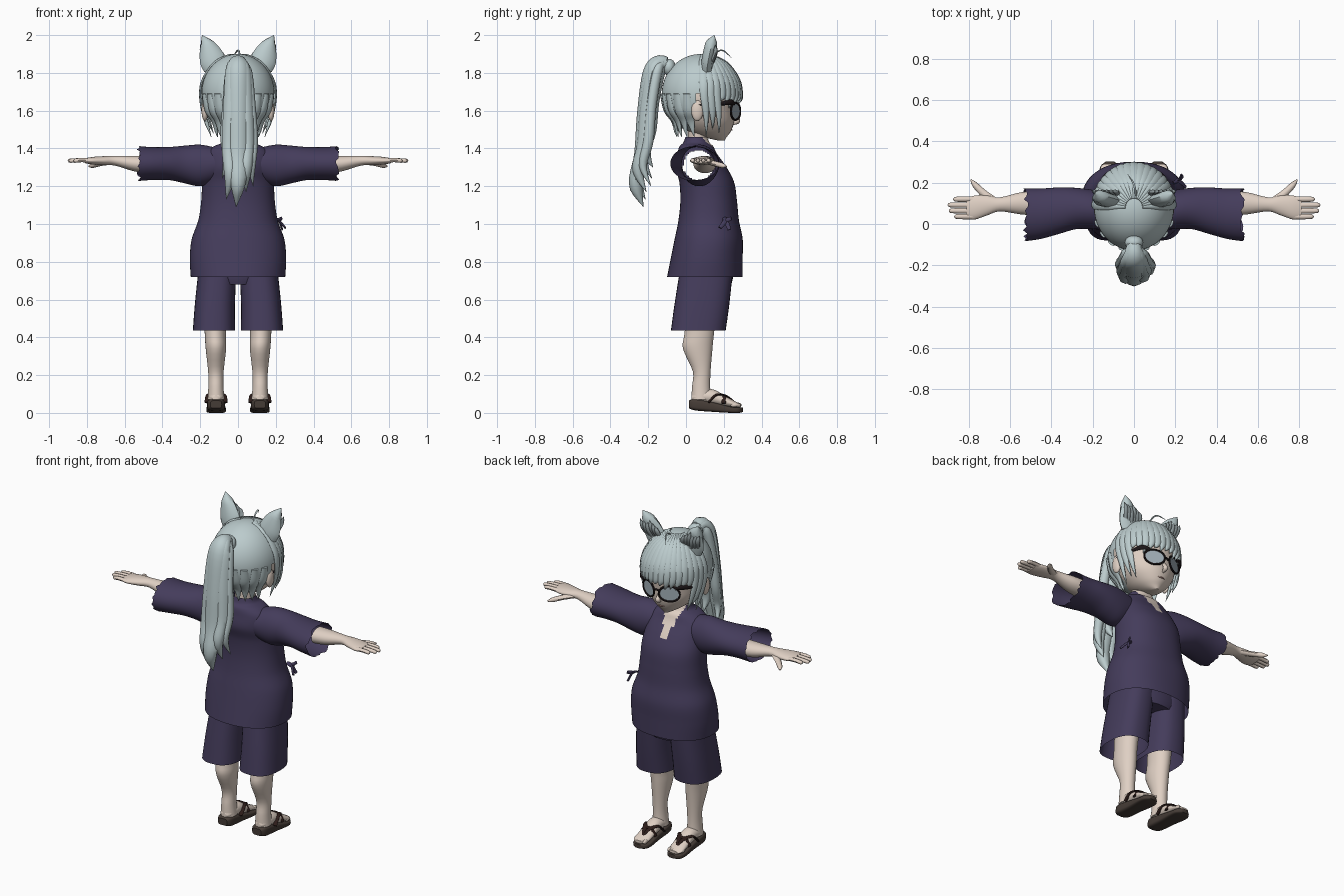
import bpy, bmesh, math, random
from mathutils import Vector

random.seed(4)
if "Cube" in bpy.data.objects:
    bpy.data.objects.remove(bpy.data.objects["Cube"])


def material(name, color):
    mat = bpy.data.materials.new(name)
    mat.use_nodes = True
    mat.diffuse_color = (*color, 1)
    mat.node_tree.nodes["Principled BSDF"].inputs["Base Color"].default_value = (*color, 1)
    return mat


cloth = material("indigo cloth", (.058, .045, .105))
skin = material("pale skin", (.74, .63, .55))
hair = material("silver hair", (.5, .6, .61))
fur = material("grey ear fur", (.28, .33, .34))
wood = material("dark wood", (.06, .045, .037))
strap = material("strap brown", (.026, .012, .01))
black = material("black frame", (.012, .008, .009))
glass = material("grey lens", (.36, .43, .48))
lip = material("muted lip", (.45, .26, .23))


def finish(name, bm, *mats, angle=50):
    bmesh.ops.recalc_face_normals(bm, faces=bm.faces)
    mesh = bpy.data.meshes.new(name)
    bm.to_mesh(mesh)
    bm.free()
    obj = bpy.data.objects.new(name, mesh)
    bpy.context.collection.objects.link(obj)
    for mat in mats:
        mesh.materials.append(mat)
    bpy.context.view_layer.objects.active = obj
    obj.select_set(True)
    bpy.ops.object.shade_smooth_by_angle(angle=math.radians(angle))
    obj.select_set(False)
    return obj


def smooth_rows(rows, steps):
    """Catmull-Rom interpolation of rows of numbers."""
    rows = [Vector(r) for r in rows]
    out = []
    for i in range(len(rows) - 1):
        a, b, c, d = rows[max(i - 1, 0)], rows[i], rows[i + 1], rows[min(i + 2, len(rows) - 1)]
        for k in range(steps):
            t = k / steps
            out.append(b + (c - a) * t / 2 + (a * 2 - b * 5 + c * 4 - d) * t * t / 2
                       + (b * 3 - a - c * 3 + d) * t ** 3 / 2)
    return out + [rows[-1]]


def skin_rings(bm, rings, start=True, end=True):
    loops = [[bm.verts.new(p) for p in ring] for ring in rings]
    count = len(loops[0])
    for a, b in zip(loops, loops[1:]):
        for i in range(count):
            j = (i + 1) % count
            bm.faces.new((a[i], a[j], b[j], b[i]))
    if start:
        bm.faces.new(loops[0])
    if end:
        bm.faces.new(loops[-1])
    return loops


def loft(axis, rows, sides=32, steps=4, power=1.0, start=True, end=True):
    """Rows: position on the axis, two centre coordinates, two radii."""
    order = {"X": (0, 1, 2), "Y": (1, 0, 2), "Z": (1, 2, 0)}[axis]
    rings = []
    for a, u, v, ru, rv in smooth_rows(rows, steps):
        ring = []
        for i in range(sides):
            t = math.tau * i / sides
            c, s = math.cos(t), math.sin(t)
            p = (a, u + ru * math.copysign(abs(c) ** power, c),
                 v + rv * math.copysign(abs(s) ** power, s))
            ring.append([p[k] for k in order])
        rings.append(ring)
    bm = bmesh.new()
    return bm, skin_rings(bm, rings, start, end)


def strand(name, mat, points, widths, thick, out, sides=8):
    """Flattened tapering lock; out gives the direction of its flat face."""
    rows = smooth_rows([(*p, w) for p, w in zip(points, widths)], 5)
    rings = []
    for i, row in enumerate(rows):
        p = row.xyz
        along = (rows[min(i + 1, len(rows) - 1)] - rows[max(i - 1, 0)]).xyz.normalized()
        side = along.cross(out(p)).normalized()
        normal = side.cross(along)
        w = max(row[3], .001)
        rings.append([p + side * w * math.cos(math.tau * k / sides)
                      + normal * min(thick, w) * math.sin(math.tau * k / sides) for k in range(sides)])
    bm = bmesh.new()
    skin_rings(bm, rings)
    return finish(name, bm, mat)


def ball(name, mat, center, size):
    bm = bmesh.new()
    bmesh.ops.create_uvsphere(bm, u_segments=24, v_segments=14, radius=1)
    for v in bm.verts:
        v.co = Vector(center) + v.co * Vector(size)
    return finish(name, bm, mat)


# Jacket with open armholes and a ragged V of skin at the chest
bm, loops = loft("Z", [
    (.72, 0, .1, .25, .2), (.82, 0, .11, .255, .19), (.92, 0, .12, .245, .18),
    (1.02, 0, .12, .21, .16), (1.12, 0, .12, .195, .15), (1.22, 0, .11, .19, .145),
    (1.3, 0, .08, .185, .135), (1.37, 0, .06, .175, .105), (1.41, 0, .055, .13, .09),
    (1.43, 0, .055, .085, .07), (1.46, 0, .055, .07, .058)],
    sides=64, steps=7, power=.9, start=False, end=False)
holes = []
for f in bm.faces:
    x, y, z = f.calc_center_median()
    if abs(x) > .1 and ((y - .065) / .08) ** 2 + ((z - 1.31) / .08) ** 2 < 1:
        holes.append(f)
    if y > .06 and abs(x) < (z - 1.25) * .3:
        f.material_index = 1
bmesh.ops.delete(bm, geom=holes, context="FACES")
finish("jacket", bm, cloth, skin)

# Shorts
bm, _ = loft("Z", [(.68, 0, .11, .16, .13), (.73, 0, .11, .21, .14), (.85, 0, .11, .2, .14)])
finish("shorts_hips", bm, cloth)

for side, label in ((1, "left"), (-1, "right")):
    # Shorts leg, bare leg, foot
    bm, _ = loft("Z", [(.435, side * .127, .065, .112, .145), (.58, side * .122, .085, .106, .145),
                       (.77, side * .108, .11, .1, .14)], power=.8, start=False)
    finish(label + "_shorts_leg", bm, cloth)
    bm, _ = loft("Z", [(.07, side * .116, .08, .045, .052), (.14, side * .117, .08, .04, .048),
                       (.22, side * .117, .083, .041, .047), (.34, side * .117, .062, .054, .078),
                       (.42, side * .12, .07, .056, .078), (.6, side * .12, .09, .065, .08)])
    finish(label + "_leg", bm, skin)
    bm, _ = loft("Y", [(.03, side * .116, .08, .02, .015), (.06, side * .116, .085, .04, .03),
                       (.14, side * .116, .085, .043, .04), (.21, side * .116, .06, .046, .028),
                       (.27, side * .118, .042, .045, .014), (.29, side * .118, .038, .03, .008)])
    finish(label + "_foot", bm, skin)
    for i in range(5):
        ball(f"{label}_toe", skin, (side * (.083 + .018 * i), .275 - .005 * i, .042), (.01, .02, .012))
    # Sandal
    bm, _ = loft("Y", [(.015, side * .116, .045, .03, .02), (.05, side * .116, .043, .046, .03),
                       (.15, side * .116, .03, .047, .025), (.24, side * .116, .016, .052, .016),
                       (.28, side * .116, .015, .046, .015), (.302, side * .116, .017, .02, .012)],
                 power=.5)
    finish(label + "_sandal", bm, wood)
    up = lambda p: Vector((0, 0, 1))
    for edge in (-1, 1):
        strand(label + "_sandal_strap", strap,
               [(side * .116 + edge * .05, .12, .055), (side * .116 + edge * .04, .16, .095),
                (side * .116 + edge * .015, .21, .09), (side * .116, .25, .062)],
               (.012, .014, .014, .008), .006, up)
    strand(label + "_sandal_band", strap, [(side * .116 + d, .2, h) for d, h in
           ((-.05, .05), (-.03, .085), (0, .093), (.03, .085), (.05, .05))], [.012] * 5, .006, up)

    # Sleeve with a frayed cuff
    bm, loops = loft("X", [(side * .12, .06, 1.315, .088, .09), (side * .2, .07, 1.31, .095, .11),
                           (side * .28, .075, 1.315, .1, .1), (side * .36, .065, 1.32, .112, .088),
                           (side * .45, .05, 1.32, .122, .087), (side * .525, .045, 1.32, .128, .092)],
                     sides=40, start=False, end=False)
    for v in loops[-1]:
        v.co.x += side * random.uniform(-.012, .012)
    finish(label + "_sleeve", bm, cloth)

    # Forearm and hand
    bm, _ = loft("X", [(side * .47, .1, 1.315, .06, .046), (side * .55, .1, 1.32, .053, .041),
                       (side * .65, .095, 1.335, .034, .026), (side * .71, .09, 1.335, .048, .024),
                       (side * .77, .08, 1.335, .058, .02), (side * .81, .075, 1.335, .05, .013)])
    finish(label + "_forearm", bm, skin)
    for i, length in enumerate((.875, .9, .895, .87)):
        y = .12 - .028 * i
        strand(label + "_finger", skin, [(side * .77, y, 1.336), (side * .83, y, 1.338),
               (side * (length - .01), y, 1.335), (side * length, y, 1.333)],
               (.013, .013, .011, .003), .011, up)
    strand(label + "_thumb", skin, [(side * .68, .11, 1.33), (side * .73, .15, 1.32),
           (side * .77, .19, 1.31), (side * .79, .215, 1.305)], (.022, .018, .014, .003), .014, up)

    # Human ear and furry ear
    ball(label + "_ear", skin, (side * .175, .06, 1.6), (.018, .032, .055))
    facing = lambda p: Vector((0, 1, 0))
    strand(label + "_fur_ear", hair, [(side * .12, .11, 1.82), (side * .135, .115, 1.87),
           (side * .16, .13, 1.94), (side * .19, .15, 2)], (.06, .068, .045, .001), .032, facing)
    for i in range(6):
        x, z = .075 + .02 * i, 1.85 + .006 * (i % 3)
        strand(label + "_ear_tuft", fur, [(side * x, .135, z), (side * (x + .012), .155, z + .045),
               (side * (x + .026), .155, z + .105 - .01 * abs(i - 3))],
               (.012, .015, .001), .01, facing)

    # Spectacles: rim, lens and temple
    center = Vector((side * .07, .262, 1.597))
    wrap = lambda p: Vector((p.x * .6, 1, 0))
    circle = [center + Vector((.054 * math.cos(t), -side * .025 * math.cos(t), .046 * math.sin(t)))
              for t in [math.tau * k / 16 for k in range(17)]]
    strand(label + "_rim", black, circle, [.006] * 17, .006, wrap, 6)
    bm = bmesh.new()
    bm.faces.new([bm.verts.new(p) for p in circle[:-1]])
    finish(label + "_lens", bm, glass)
    strand(label + "_temple", black, [(side * .1, .255, 1.638), (side * .14, .235, 1.645),
           (side * .172, .17, 1.635), (side * .185, .06, 1.63)], (.009, .015, .008, .005), .007,
           lambda p: Vector((p.x, p.y - .08, 0)))

strand("spectacle_bridge", black, [(-.02, .272, 1.605), (0, .278, 1.61), (.02, .272, 1.605)],
       [.006] * 3, .005, lambda p: Vector((0, 1, 0)))

# Neck, face, nose and mouth
bm, _ = loft("Z", [(1.39, 0, .055, .058, .05), (1.44, 0, .06, .053, .05), (1.55, 0, .07, .06, .06)])
finish("neck", bm, skin)
bm, _ = loft("Z", [(1.443, 0, .185, .015, .02), (1.46, 0, .155, .05, .06), (1.49, 0, .125, .095, .112),
                   (1.54, 0, .11, .14, .145), (1.6, 0, .1, .165, .158), (1.68, 0, .09, .178, .175),
                   (1.78, 0, .08, .15, .16), (1.85, 0, .08, .06, .07)])
finish("face", bm, skin)
strand("nose", skin, [(0, .25, 1.59), (0, .268, 1.56), (0, .272, 1.545), (0, .25, 1.53)],
       (.008, .012, .015, .006), .014, lambda p: Vector((0, 1, 0)))
strand("mouth", lip, [(-.025, .236, 1.5), (0, .243, 1.498), (.025, .236, 1.5)], (.002, .004, .002), .004,
       lambda p: Vector((0, 1, 0)))

# Hair cap opened around the face
middle, radii = Vector((0, .08, 1.69)), Vector((.193, .208, .21))
bm = bmesh.new()
bmesh.ops.create_uvsphere(bm, u_segments=48, v_segments=32, radius=1)
for v in bm.verts:
    v.co = middle + v.co * radii
cut = [f for f in bm.faces if f.calc_center_median().z < 1.49
       or (f.calc_center_median().z < 1.69 and f.calc_center_median().y > .05)]
bmesh.ops.delete(bm, geom=cut, context="FACES")
finish("hair_cap", bm, hair)


def on_scalp(polar, turn, lift=1.0):
    t, a = math.radians(polar), math.radians(turn)
    return middle + radii * Vector((math.sin(t) * math.sin(a), math.sin(t) * math.cos(a), math.cos(t))) * lift


# Fringe and long side locks
radial = lambda p: p - middle
for i in range(-9, 10):
    turn = i * 9.5
    tip = random.uniform(100, 111)
    points = [on_scalp(p, turn, lift) for p, lift in ((12, .99), (40, 1), (70, 1.01), (92, 1.02))]
    widths = [.008, .022, .026, .022]
    if abs(i) > 6:
        low = points[-1]
        points += [low * 1 + Vector((-low.x * .08, .01, -.1)),
                   Vector((low.x * .72, low.y + .01, 1.46 + .02 * (abs(i) % 3)))]
        widths += [.016, .001]
    else:
        points.append(on_scalp(tip, turn + 4, 1.01))
        widths.append(.001)
    strand("fringe_lock", hair, points, widths, .01, radial)

# Nape locks
for i in range(-4, 5):
    points = [on_scalp(p, 180 + i * 17, 1.005) for p in (90, 115, 135)]
    points.append(Vector((points[-1].x * .85, points[-1].y + .02, 1.46)))
    strand("nape_lock", hair, points, (.02, .026, .022, .001), .009, radial)

# Ponytail: tie, then overlapping locks (sideways shift, depth shift, tip height, width)
ball("hair_tie", hair, (0, -.09, 1.83), (.045, .035, .045))
back = lambda p: Vector((0, -1, .5 if p.z > 1.8 else 0))
for dx, dy, tip, w in ((0, 0, 1.09, .055), (-.035, .01, 1.13, .04), (.035, .015, 1.17, .04),
                       (.06, .04, 1.2, .028), (-.05, .045, 1.24, .028), (.01, .05, 1.3, .045)):
    drop = 1.8 - tip
    strand("ponytail_lock", hair, [
        (0, -.07, 1.83), (dx * .4, -.14 + dy * .3, 1.86 - dy * .4), (dx * .8, -.195 + dy, 1.8),
        (dx * 1.1, -.225 + dy, 1.8 - drop * .3), (dx * 1.3, -.24 + dy, 1.8 - drop * .6),
        (dx * 1.2, -.268 + dy, 1.8 - drop * .82), (dx * 1.5 - .01, -.225 + dy, tip)],
        (.025, w * .8, w, w, w, w * .75, .001), .034, back)

# Stray curl on the crown and knotted ties at the waist
strand("stray_curl", hair, [(.01, .13, 1.89), (0, .19, 1.92), (-.03, .24, 1.88)],
       (.004, .005, .001), .004, lambda p: Vector((0, 0, 1)))
for end in ((.235, .23, .97), (.25, .18, .98), (.23, .24, 1.03)):
    strand("jacket_tie", cloth, [(.19, .2, 1.03), (.215, .21, 1.02), end], (.008, .012, .01), .005,
           lambda p: Vector((1, 0, .2)))
